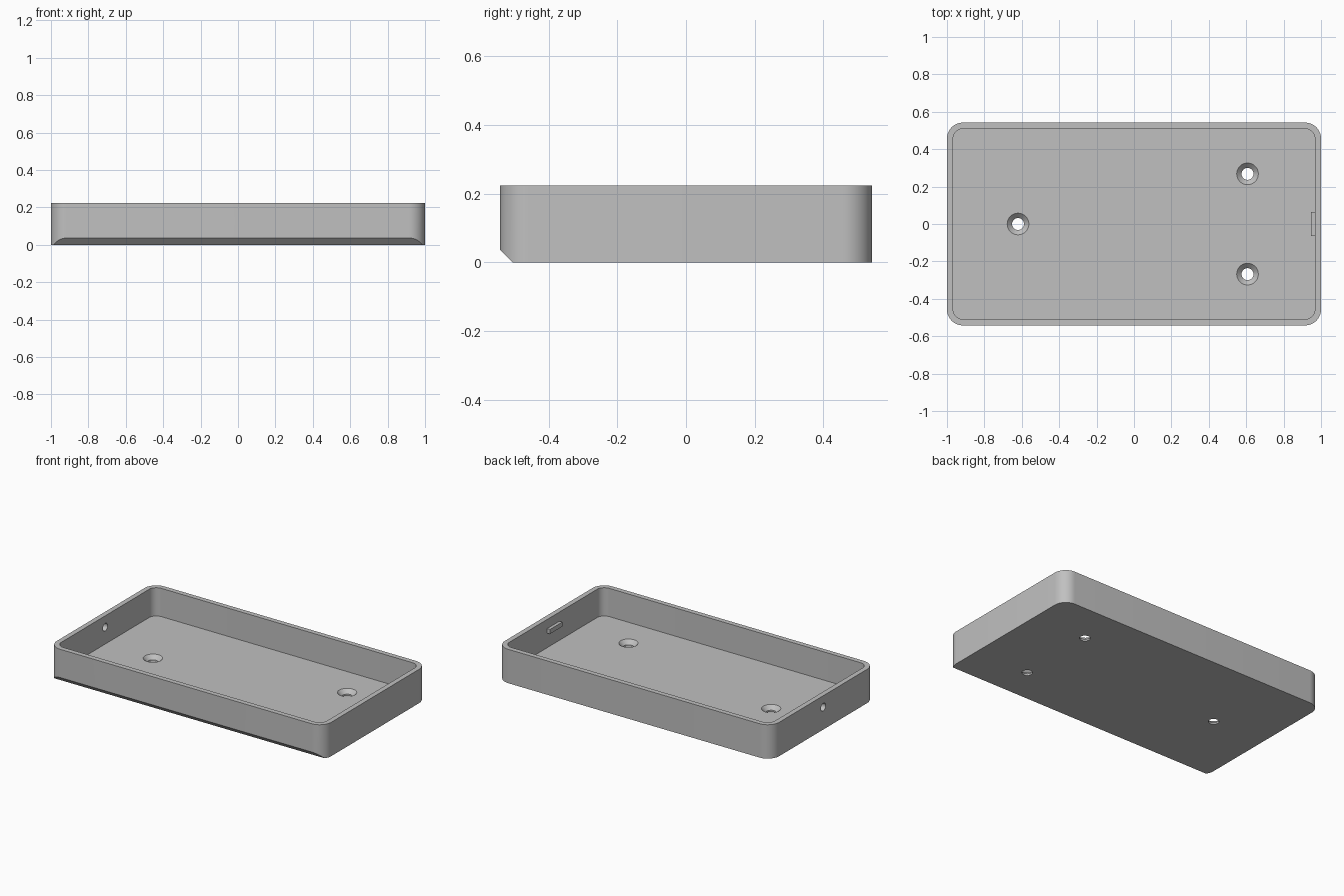
import bpy, bmesh, math
from mathutils import Vector

if "Cube" in bpy.data.objects:
    bpy.data.objects.remove(bpy.data.objects["Cube"])

HX, HY, HEIGHT = 1.0, 0.542, 0.223     # outer half sizes and height
WALL, FLOOR, RADIUS = 0.033, 0.037, 0.085
CHAMFER = 0.037
LATCH_Z = 0.148

grey = bpy.data.materials.new("plain grey")
grey.use_nodes = True
grey.diffuse_color = (0.53, 0.53, 0.53, 1)
grey.node_tree.nodes["Principled BSDF"].inputs["Base Color"].default_value = grey.diffuse_color


def make_object(name, bm):
    bmesh.ops.recalc_face_normals(bm, faces=bm.faces)
    mesh = bpy.data.meshes.new(name)
    bm.to_mesh(mesh)
    bm.free()
    mesh.materials.append(grey)
    obj = bpy.data.objects.new(name, mesh)
    bpy.context.collection.objects.link(obj)
    return obj


def rounded_slab(hx, hy, radius, z0, z1, steps=12):
    """Upright prism over a rounded rectangle."""
    bm = bmesh.new()
    verts = []
    for corner, (sx, sy) in enumerate([(1, 1), (-1, 1), (-1, -1), (1, -1)]):
        for i in range(steps + 1):
            a = math.pi / 2 * (corner + i / steps)
            verts.append(bm.verts.new((sx * (hx - radius) + radius * math.cos(a),
                                       sy * (hy - radius) + radius * math.sin(a), z0)))
    base = bm.faces.new(verts)
    top = bmesh.ops.extrude_face_region(bm, geom=[base])["geom"]
    bmesh.ops.translate(bm, vec=(0, 0, z1 - z0),
                        verts=[v for v in top if isinstance(v, bmesh.types.BMVert)])
    return bm


def turned_cutter(name, profile, location, rotation=(0, 0, 0), sides=32):
    """Closed round solid from (radius, height) rings."""
    bm = bmesh.new()
    rings = []
    for r, z in profile:
        rings.append([bm.verts.new((r * math.cos(2 * math.pi * i / sides),
                                    r * math.sin(2 * math.pi * i / sides), z))
                      for i in range(sides)])
    for low, high in zip(rings, rings[1:]):
        for i in range(sides):
            j = (i + 1) % sides
            bm.faces.new((low[i], low[j], high[j], high[i]))
    bm.faces.new(rings[0])
    bm.faces.new(rings[-1])
    obj = make_object(name, bm)
    obj.location, obj.rotation_euler = location, rotation
    return obj


# Tray body with the lower front edge sliced off
bm = rounded_slab(HX, HY, RADIUS, 0, HEIGHT)
bmesh.ops.bisect_plane(bm, geom=bm.verts[:] + bm.edges[:] + bm.faces[:],
                       plane_co=(0, -HY, CHAMFER), plane_no=Vector((0, -1, -1)).normalized(),
                       clear_outer=True)
bmesh.ops.holes_fill(bm, edges=[e for e in bm.edges if e.is_boundary], sides=0)
tray = make_object("tray", bm)

# Cavity, countersunk screw holes and latch hole
cutters = [make_object("cavity_cutter",
                       rounded_slab(HX - WALL, HY - WALL, RADIUS - WALL, FLOOR, HEIGHT + 0.1))]
screw = [(0.032, -0.05), (0.032, 0.011), (0.058, FLOOR), (0.058, FLOOR + 0.02)]
for x, y in [(-0.62, 0), (0.607, 0.268), (0.607, -0.268)]:
    cutters.append(turned_cutter("screw_hole_cutter", screw, (x, y, 0)))
cutters.append(turned_cutter("side_hole_cutter", [(0.025, -0.06), (0.025, 0.06)],
                             (-HX, 0, LATCH_Z), (0, math.pi / 2, 0)))

bpy.context.view_layer.objects.active = tray
for cutter in cutters:
    cutter.hide_render = True
    mod = tray.modifiers.new("cut", 'BOOLEAN')
    mod.operation, mod.solver, mod.object = 'DIFFERENCE', 'EXACT', cutter
    bpy.ops.object.modifier_apply(modifier=mod.name)
    bpy.data.objects.remove(cutter)

# Small latch tab on the inner wall
bm = bmesh.new()
bmesh.ops.create_cube(bm, size=1)
bmesh.ops.scale(bm, vec=(0.03, 0.128, 0.03), verts=bm.verts)
bmesh.ops.translate(bm, vec=(0.961, 0, LATCH_Z), verts=bm.verts)
make_object("latch_tab", bm)

# Smooth corners and holes, crisp edges
bpy.ops.object.select_all(action='DESELECT')
tray.select_set(True)
bpy.ops.object.shade_smooth_by_angle(angle=math.radians(30))
